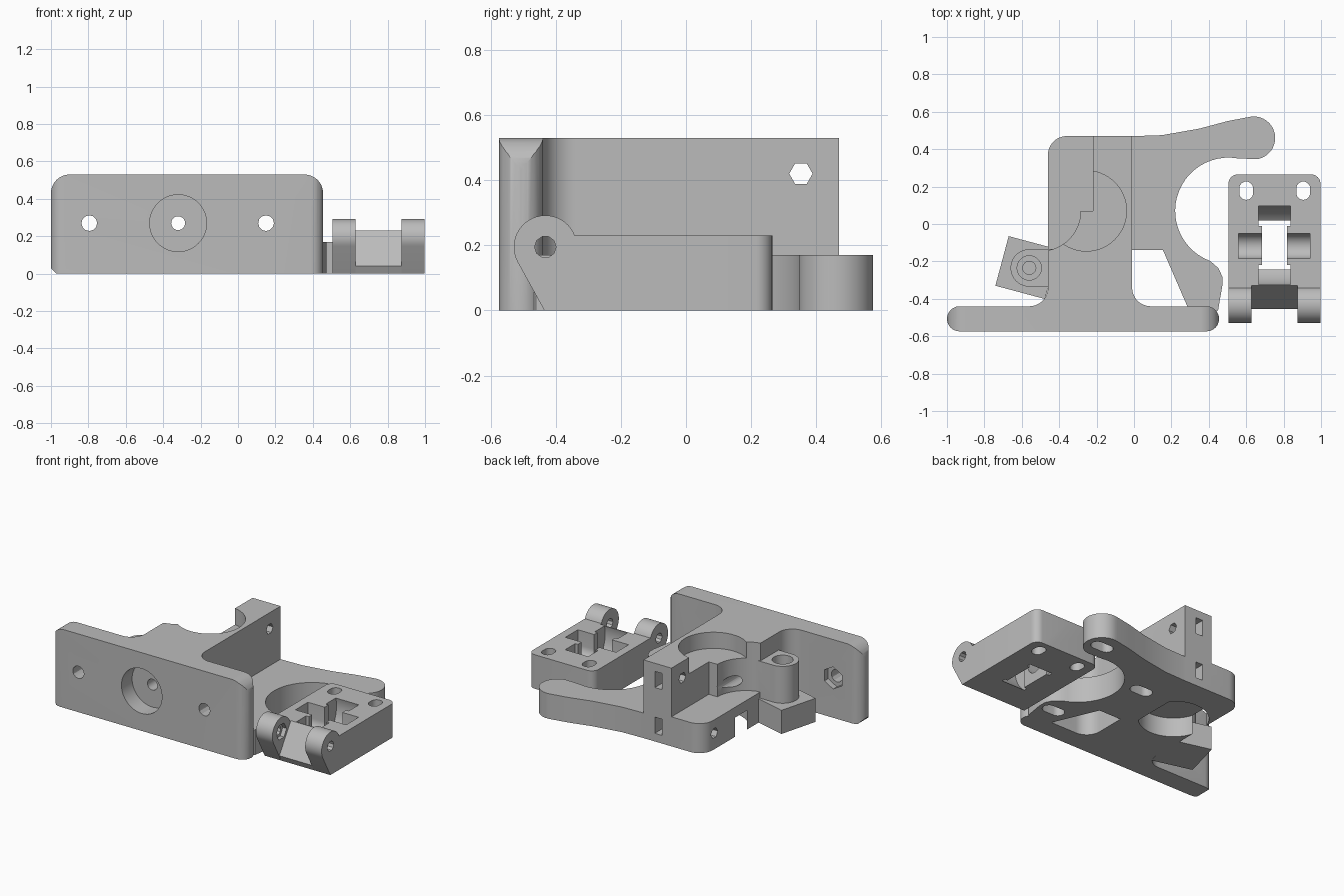
import bpy, bmesh
from math import cos, sin, radians

if "Cube" in bpy.data.objects:
    bpy.data.objects.remove(bpy.data.objects["Cube"])

grey = bpy.data.materials.new("printed grey")
grey.diffuse_color = (0.5, 0.5, 0.5, 1)
grey.use_nodes = True
grey.node_tree.nodes["Principled BSDF"].inputs["Base Color"].default_value = grey.diffuse_color


def arc(cx, cy, r, a0, a1, n=12):
    return [(cx + r * cos(radians(a0 + (a1 - a0) * i / n)),
             cy + r * sin(radians(a0 + (a1 - a0) * i / n))) for i in range(n + 1)]


def circle(cx, cy, r, n=48, a0=0):
    return arc(cx, cy, r, a0, a0 + 360, n)[:-1]


def rect(x0, y0, x1, y1):
    return [(x0, y0), (x1, y0), (x1, y1), (x0, y1)]


def stadium(cx, cy, r, hx=0, hy=0):
    if hx:
        return arc(cx + hx, cy, r, -90, 90) + arc(cx - hx, cy, r, 90, 270)
    return arc(cx, cy + hy, r, 0, 180) + arc(cx, cy - hy, r, 180, 360)


def prism(name, pts, a, b, axis='z'):
    """Extrude a 2D profile from a to b along an axis."""
    put = {'z': lambda u, v, t: (u, v, t),
           'y': lambda u, v, t: (u, t, v),
           'x': lambda u, v, t: (t, u, v)}[axis]
    bm = bmesh.new()
    lo = [bm.verts.new(put(u, v, a)) for u, v in pts]
    hi = [bm.verts.new(put(u, v, b)) for u, v in pts]
    n = len(pts)
    bm.faces.new(lo)
    bm.faces.new(hi)
    for i in range(n):
        j = (i + 1) % n
        bm.faces.new((lo[i], lo[j], hi[j], hi[i]))
    bmesh.ops.recalc_face_normals(bm, faces=bm.faces)
    me = bpy.data.meshes.new(name)
    bm.to_mesh(me)
    bm.free()
    ob = bpy.data.objects.new(name, me)
    bpy.context.collection.objects.link(ob)
    me.materials.append(grey)
    return ob


def combine(ob, op, *parts):
    bpy.context.view_layer.objects.active = ob
    for p in parts:
        m = ob.modifiers.new("bool", 'BOOLEAN')
        m.operation, m.object, m.solver = op, p, 'EXACT'
        bpy.ops.object.modifier_apply(modifier=m.name)
        bpy.data.objects.remove(p, do_unlink=True)
    return ob


def cut(ob, pts, a, b, axis='z'):
    combine(ob, 'DIFFERENCE', prism("cutter", pts, a, b, axis))


# Front mounting plate: rounded in plan and in elevation
plate = prism("mount_plate", stadium(-0.2725, -0.507, 0.067, hx=0.6605), 0, 0.53)
front = (arc(-0.9, 0.43, 0.1, 180, 90) + arc(0.355, 0.43, 0.1, 90, 0)
         + [(0.455, 0), (-0.97, 0), (-1, 0.03)])
combine(plate, 'INTERSECT', prism("cutter", front, -0.7, -0.3, 'y'))

# Low motor arm with curved gear clearance and triangular window
arm = ([(-0.1, 0.47), (0, 0.47), (0.15, 0.475), (0.35, 0.51), (0.5, 0.55)]
       + arc(0.64, 0.46, 0.115, 105, -80, 18)
       + arc(0.505, 0.07, 0.285, 80, 250, 24)
       + [(0.45, -0.235), (0.472, -0.28), (0.472, -0.33), (0.45, -0.46),
          (0.4, -0.5), (-0.1, -0.5)])
motor_arm = prism("motor_arm", arm, 0, 0.17)
cut(motor_arm, [(-0.06, -0.14), (0.155, -0.14), (0.285, -0.44), (-0.06, -0.44)], -0.1, 0.3)

# Tall body, filleted into the plate
tall = ([(-0.56, -0.5)] + arc(-0.56, -0.34, 0.1, -90, 0)
        + arc(-0.36, 0.37, 0.1, 180, 90) + [(-0.01, 0.47)]
        + arc(0.09, -0.34, 0.1, 180, 270) + [(0.09, -0.5)])
body = prism("extruder_body", tall, 0, 0.53)

# Lowered shelf, bearing clearance, gear recesses above and below
cut(body, rect(-0.6, 0.07, -0.22, 0.6), 0.2, 0.7)
cut(body, circle(-0.5, 0.07, 0.215, 64), 0.2, 0.7)
cut(body, circle(-0.255, 0.07, 0.215, 64), 0.42, 0.7)
cut(body, circle(-0.255, 0.07, 0.215, 64), -0.1, 0.13)

# Side boss on a rotated square foot
boss = prism("boss", arc(-0.56, -0.235, 0.1, 90, 270, 20)
             + [(-0.4, -0.335), (-0.4, -0.135)], 0.05, 0.41)
foot = prism("foot", circle(-0.573, -0.233, 0.194, 4, 30), 0, 0.16)
combine(body, 'UNION', plate, motor_arm, boss, foot)
cut(body, circle(-0.56, -0.235, 0.065, 32), 0.33, 0.5)
cut(body, circle(-0.56, -0.235, 0.035, 24), 0.15, 0.5)

# Hot end socket, filament path, plate bolt holes with hex traps behind
cut(body, circle(-0.32, 0.27, 0.152, 64), -0.7, -0.46, 'y')
cut(body, circle(-0.32, 0.27, 0.037, 24), -0.7, 0.2, 'y')
for x in (-0.795, 0.15):
    cut(body, circle(x, 0.27, 0.042, 12), -0.7, -0.3, 'y')
    cut(body, circle(x, 0.27, 0.075, 6, 30), -0.48, -0.35, 'y')

# Idler bolt holes and their nut slots in the back wall
for z in (0.11, 0.42):
    cut(body, circle(0.353, z, 0.036, 6), -0.6, 0.1 if z > 0.3 else -0.06, 'x')
    cut(body, rect(-0.15, z - 0.055, -0.095, z + 0.055), 0.3, 0.6, 'y')

# Blind motor screw slots underneath
for x, y in ((0.64, 0.46), (0.115, 0.205), (0.37, -0.32)):
    cut(body, stadium(x, y, 0.042, hx=0.035), -0.1, 0.1)

# Idler: slab plus two hinge ears
slab = ([(-0.435, 0), (0.265, 0), (0.265, 0.23), (-0.33, 0.23), (-0.455, 0.04)])
idler = prism("idler", slab, 0.505, 0.997, 'x')
ear = [(-0.435, 0), (-0.3, 0), (-0.3, 0.23)] + arc(-0.432, 0.195, 0.097, 21, 209, 24)
for x0, x1 in ((0.505, 0.628), (0.874, 0.997)):
    combine(idler, 'UNION', prism("ear", ear, x0, x1, 'x'))
cut(idler, circle(-0.432, 0.195, 0.033, 10), 0.4, 1.1, 'x')
cut(idler, circle(-0.432, 0.195, 0.055, 6), 0.6, 0.66, 'x')
corners = (rect(0.4, -0.7, 1.1, 0.1)[:2] + [(1.1, 0.2), (0.997, 0.215)]
           + arc(0.947, 0.215, 0.05, 0, 90, 8) + arc(0.555, 0.215, 0.05, 90, 180, 8)
           + [(0.4, 0.2)])
combine(idler, 'INTERSECT', prism("cutter", corners, -0.1, 0.5))

# Bearing window, washers and axle cradle
cut(idler, circle(-0.113, 0.174, 0.218, 64), 0.665, 0.838, 'x')
for x0, x1 in ((0.65, 0.685), (0.818, 0.85)):
    combine(idler, 'UNION', prism("washer", rect(-0.22, 0, -0.01, 0.23), x0, x1, 'x'))
cradle = arc(-0.118, 0.13, 0.067, 180, 360, 16) + [(-0.051, 0.4), (-0.185, 0.4)]
cut(idler, cradle, 0.56, 0.94, 'x')

# Idler spring bolt slots
for x in (0.6, 0.905):
    cut(idler, stadium(x, 0.178, 0.037, hy=0.012), -0.1, 0.4)

for ob in (body, idler):
    bpy.ops.object.select_all(action='DESELECT')
    ob.select_set(True)
    bpy.context.view_layer.objects.active = ob
    bpy.ops.object.shade_smooth_by_angle(angle=radians(30))
